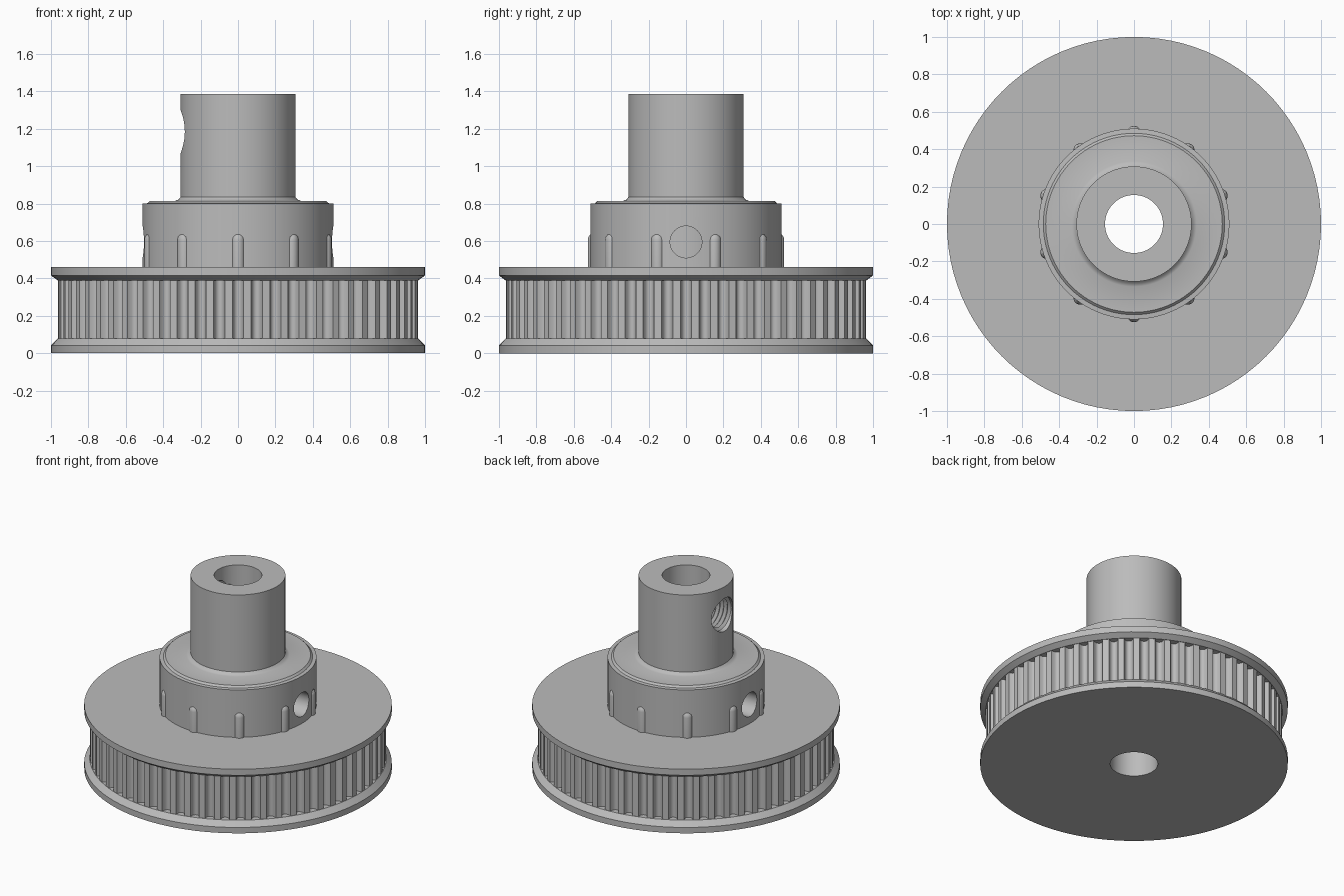
import bpy, bmesh, math
from mathutils import Matrix

if "Cube" in bpy.data.objects:
    bpy.data.objects.remove(bpy.data.objects["Cube"])

metal = bpy.data.materials.new("grey metal")
metal.use_nodes = True
grey = (0.5, 0.5, 0.5, 1)
metal.diffuse_color = grey
metal.node_tree.nodes["Principled BSDF"].inputs["Base Color"].default_value = grey


def finish(bm, name, angle=30):
    bmesh.ops.remove_doubles(bm, verts=bm.verts, dist=1e-5)
    bmesh.ops.recalc_face_normals(bm, faces=bm.faces)
    mesh = bpy.data.meshes.new(name)
    bm.to_mesh(mesh)
    bm.free()
    obj = bpy.data.objects.new(name, mesh)
    bpy.context.collection.objects.link(obj)
    mesh.materials.append(metal)
    smooth(obj, angle)
    return obj


def smooth(obj, angle=30):
    bpy.ops.object.select_all(action="DESELECT")
    bpy.context.view_layer.objects.active = obj
    obj.select_set(True)
    bpy.ops.object.shade_smooth_by_angle(angle=math.radians(angle))


def lathe(name, profile, steps=96, matrix=None):
    """Spin a closed (radius, height) outline around z."""
    bm = bmesh.new()
    verts = [bm.verts.new((r, 0, z)) for r, z in profile]
    edges = [bm.edges.new((a, b)) for a, b in zip(verts, verts[1:] + verts[:1])]
    bmesh.ops.spin(bm, geom=verts + edges, cent=(0, 0, 0), axis=(0, 0, 1),
                   angle=2 * math.pi, steps=steps, use_merge=True)
    if matrix:
        bm.transform(matrix)
    return finish(bm, name)


def cut(obj, cutter):
    cutter.hide_render = True
    mod = obj.modifiers.new("hole", "BOOLEAN")
    mod.operation, mod.solver, mod.object = "DIFFERENCE", "EXACT", cutter
    bpy.context.view_layer.objects.active = obj
    bpy.ops.object.modifier_apply(modifier=mod.name)
    bpy.data.objects.remove(cutter)
    smooth(obj)


BORE, SHAFT, HUB = 0.155, 0.308, 0.51
TEETH, TIP, ROOT = 60, 0.962, 0.922

# Wheel core with both bevelled flanges
lathe("flanged_wheel", [(BORE, 0), (1, 0), (1, 0.042), (TIP + 0.003, 0.078), (0.9, 0.078),
                        (0.9, 0.39), (TIP + 0.003, 0.39), (1, 0.416), (1, 0.46), (BORE, 0.46)])

# Toothed band with rounded grooves
bm = bmesh.new()
pitch = 2 * math.pi / TEETH
outline = []
for i in range(TEETH):
    middle = i * pitch - math.pi / 2
    for k in range(9):
        t = k / 4 - 1
        depth = (TIP - ROOT) * math.sqrt(max(0, 1 - t * t))
        a = middle + t * pitch * 0.3
        outline.append(((TIP - depth) * math.cos(a), (TIP - depth) * math.sin(a)))
low = [bm.verts.new((x, y, 0.07)) for x, y in outline]
high = [bm.verts.new((x, y, 0.4)) for x, y in outline]
for i in range(len(low)):
    bm.faces.new((low[i - 1], low[i], high[i], high[i - 1]))
finish(bm, "toothed_band", 40)

# Hub collar with a raised top and a flare at the shaft
hub = lathe("hub_collar", [(SHAFT - 0.004, 0.45), (HUB, 0.45), (HUB, 0.8), (0.485, 0.802),
                           (0.472, 0.815), (0.335, 0.815), (0.318, 0.822),
                           (SHAFT - 0.004, 0.84)])
for side in (-1, 1):
    turn = Matrix.Translation((0, 0, 0.595)) @ Matrix.Rotation(side * math.pi / 2, 4, "Y")
    cut(hub, lathe("hub_hole_cutter", [(0, 0.25), (0.085, 0.25), (0.085, 0.6), (0, 0.6)],
                   40, turn))

# Grip ribs around the hub
for i in range(10):
    a = math.radians(36 * i - 90)
    place = Matrix.Translation((0.489 * math.cos(a), 0.489 * math.sin(a), 0))
    lathe(f"hub_rib_{i + 1}", [(0, 0.45), (0.036, 0.45), (0.036, 0.605), (0.033, 0.622),
                               (0.022, 0.635), (0, 0.64)], 20, place)

# Hollow shaft with a threaded screw hole on its right side
shaft = lathe("hollow_shaft", [(BORE, 0.45), (SHAFT, 0.45), (SHAFT, 1.387), (BORE, 1.387)])
thread = [(0, 0.05), (0.1, 0.05)]
for i in range(6):
    z = 0.11 + 0.03 * i
    thread += [(0.1, z), (0.118, z + 0.015)]
thread += [(0.118, 0.4), (0, 0.4)]
turn = Matrix.Translation((0, 0, 1.185)) @ Matrix.Rotation(-math.pi / 2, 4, "Y")
cut(shaft, lathe("screw_hole_cutter", thread, 40, turn))
